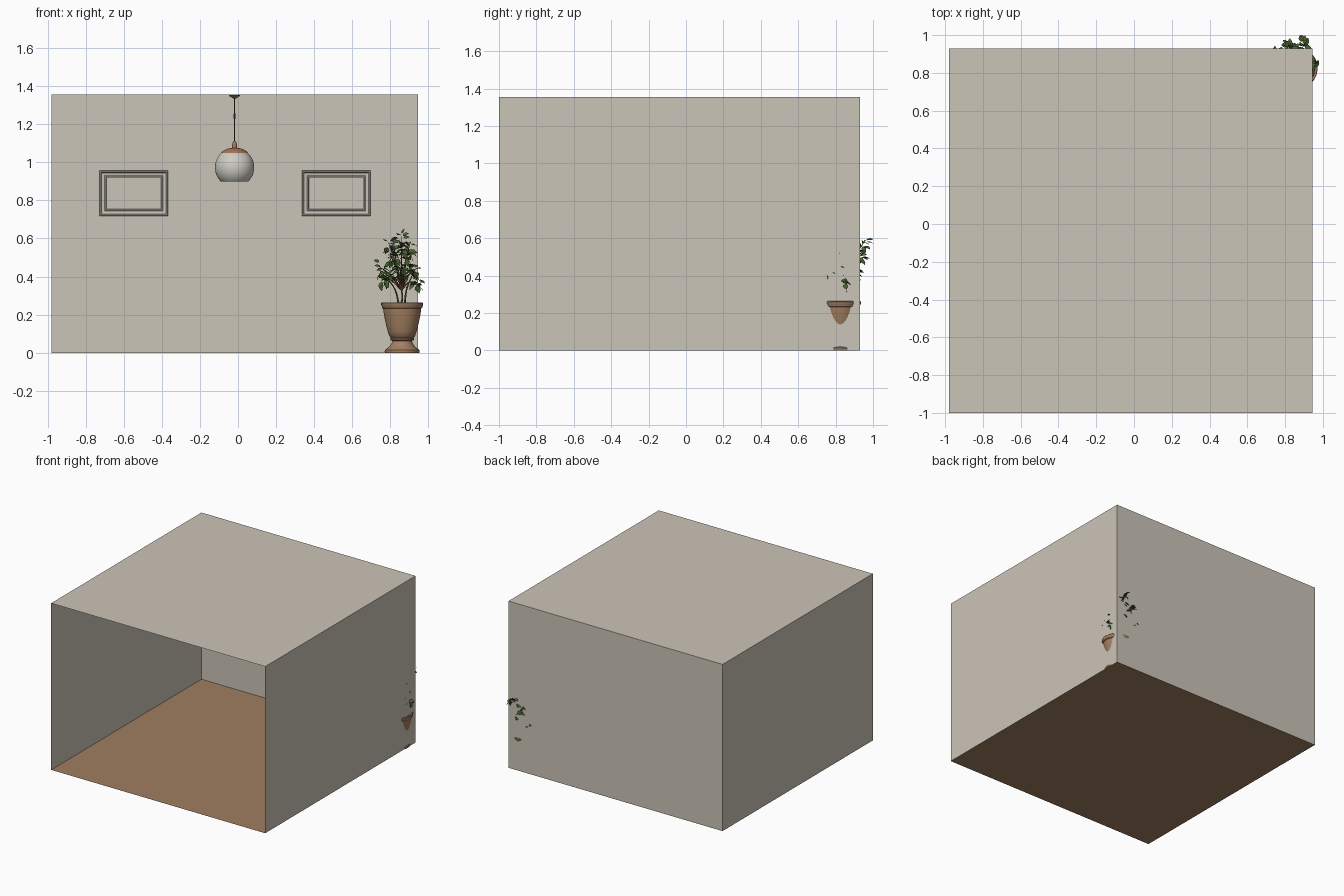
import bpy, bmesh, math, random
from mathutils import Vector, Matrix

if "Cube" in bpy.data.objects:
    bpy.data.objects.remove(bpy.data.objects["Cube"])

random.seed(7)


def mat(name, r, g, b):
    m = bpy.data.materials.new(name)
    m.diffuse_color = (r, g, b, 1)
    m.use_nodes = True
    m.node_tree.nodes["Principled BSDF"].inputs["Base Color"].default_value = m.diffuse_color
    return m


WALL = mat("warm beige wall", 0.60, 0.555, 0.475)
FLOOR = mat("wood brown floor", 0.35, 0.21, 0.115)
TRIM = mat("pale trim", 0.58, 0.545, 0.475)
CLAY = mat("terracotta", 0.37, 0.215, 0.12)
SOIL = mat("dark soil", 0.12, 0.07, 0.04)
LEAF = mat("leaf green", 0.065, 0.125, 0.03)
BARK = mat("bark brown", 0.16, 0.085, 0.045)
GLASS = mat("milk glass", 0.62, 0.60, 0.55)
COPPER = mat("lamp copper", 0.38, 0.19, 0.09)

X0, X1, Y0, Y1, H = -0.98, 0.945, -1.0, 0.93, 1.355


def mesh_object(name, verts, faces, material, smooth=None):
    me = bpy.data.meshes.new(name)
    me.from_pydata([tuple(v) for v in verts], [], faces)
    me.materials.append(material)
    ob = bpy.data.objects.new(name, me)
    bpy.context.collection.objects.link(ob)
    if smooth:
        bpy.ops.object.select_all(action='DESELECT')
        ob.select_set(True)
        bpy.context.view_layer.objects.active = ob
        bpy.ops.object.shade_smooth_by_angle(angle=math.radians(smooth))
    return ob


def lathe(name, centre, profile, material, n=40, cap_start=False, cap_end=False):
    """Turn a (radius, z) profile, listed bottom to top, round a vertical axis."""
    verts, faces = [], []
    for r, z in profile:
        for i in range(n):
            a = 2 * math.pi * i / n
            verts.append((centre[0] + r * math.cos(a), centre[1] + r * math.sin(a), z))
    for k in range(len(profile) - 1):
        for i in range(n):
            j = (i + 1) % n
            faces.append((k * n + i, k * n + j, k * n + n + j, k * n + n + i))
    if cap_start:
        faces.append(tuple(reversed(range(n))))
    if cap_end:
        faces.append(tuple(range(len(verts) - n, len(verts))))
    return mesh_object(name, verts, faces, material, 35)


def tube(name, paths, radius, material):
    """Round cords or stems along several point paths, thinning to the tip."""
    cu = bpy.data.curves.new(name, 'CURVE')
    cu.dimensions = '3D'
    cu.bevel_depth = radius
    cu.bevel_resolution = 1
    cu.resolution_u = 4
    for pts, taper in paths:
        sp = cu.splines.new('BEZIER')
        sp.bezier_points.add(len(pts) - 1)
        for k, (bp, p) in enumerate(zip(sp.bezier_points, pts)):
            bp.co = p
            bp.radius = 1 - taper * k / (len(pts) - 1)
            bp.handle_left_type = bp.handle_right_type = 'AUTO'
    cu.materials.append(material)
    ob = bpy.data.objects.new(name, cu)
    bpy.context.collection.objects.link(ob)


# Room shell, open at the front
box = [(x, y, z) for z in (0, H) for x, y in ((X0, Y0), (X1, Y0), (X1, Y1), (X0, Y1))]
for name, face, m in (("floor", (3, 2, 1, 0), FLOOR), ("ceiling", (4, 5, 6, 7), WALL),
                      ("right_wall", (1, 2, 6, 5), WALL), ("back_wall", (2, 3, 7, 6), WALL),
                      ("left_wall", (3, 0, 4, 7), WALL)):
    mesh_object(name, [box[i] for i in face], [(0, 1, 2, 3)], m)


# Two mitred wall frames, each lofted from inset rectangles (inset, depth)
RINGS = ((0, 0), (0, 0.014), (0.003, 0.018), (0.008, 0.018), (0.011, 0.012),
         (0.026, 0.010), (0.030, 0.014), (0.035, 0.014), (0.037, 0.003))


def wall_frame(name, cx, cz, w, h):
    verts, faces = [], []
    for ins, d in RINGS:
        for sx, sz in ((-1, -1), (1, -1), (1, 1), (-1, 1)):
            verts.append((cx + sx * (w / 2 - ins), Y1 - d, cz + sz * (h / 2 - ins)))
    for k in range(len(RINGS) - 1):
        for i in range(4):
            j = (i + 1) % 4
            faces.append((k * 4 + i, k * 4 + j, k * 4 + 4 + j, k * 4 + 4 + i))
    last = len(verts)
    mesh_object(name, verts, faces, TRIM)
    mesh_object(name + "_panel", verts[last - 4:], [(0, 1, 2, 3)], WALL)


wall_frame("left_frame", -0.547, 0.837, 0.36, 0.238)
wall_frame("right_frame", 0.515, 0.837, 0.36, 0.238)

# Pendant lamp: cut globe, cap, neck, cord and ceiling rose
LC, LZ, LR = (-0.018, -0.035), 0.973, 0.103


def arc(r, z0, z1, steps):
    a0, a1 = math.asin((z0 - LZ) / r), math.asin((z1 - LZ) / r)
    angles = [a0 + (a1 - a0) * i / steps for i in range(steps + 1)]
    return [(r * math.cos(a), LZ + r * math.sin(a)) for a in angles]


lathe("lamp_globe", LC, arc(LR, 0.899, 1.06, 18), GLASS)
lathe("lamp_cap", LC, arc(LR + 0.002, 1.050, 1.073, 6) +
      [(0.013, 1.075), (0.012, 1.098), (0.007, 1.108), (0.004, 1.112)], COPPER, cap_end=True)
lathe("lamp_rose", LC, [(0.004, 1.333), (0.012, 1.338), (0.026, 1.347), (0.031, H - 0.001)],
      COPPER, cap_start=True)
tube("lamp_cord", [([(*LC, 1.10), (*LC, 1.225), (*LC, 1.34)], 0)], 0.0028, BARK)
lathe("cord_grip", LC, [(0.003, 1.225), (0.005, 1.232), (0.005, 1.25), (0.003, 1.257)], BARK, 10)

# Urn-shaped planter
PC = (0.862, 0.825)
lathe("planter", PC, [
    (0.090, 0.0), (0.092, 0.006), (0.091, 0.014), (0.083, 0.020), (0.068, 0.032), (0.056, 0.048),
    (0.050, 0.062), (0.060, 0.066), (0.063, 0.074), (0.060, 0.081), (0.067, 0.087), (0.076, 0.112),
    (0.084, 0.143), (0.092, 0.180), (0.098, 0.215), (0.100, 0.232), (0.105, 0.236), (0.107, 0.245),
    (0.110, 0.250), (0.110, 0.260), (0.107, 0.263), (0.096, 0.262), (0.094, 0.240)],
    CLAY, 48, cap_start=True)
lathe("soil", PC, [(0.096, 0.252), (0.05, 0.258), (0.01, 0.262)], SOIL, 24, cap_end=True)

# Plant: branch tips spread round an upright crown
tips = [Vector(t) for t in (
    (0.94, 0.845, 0.37), (0.90, 0.955, 0.585), (0.82, 0.945, 0.52), (0.735, 0.83, 0.455),
    (0.775, 0.75, 0.40), (0.80, 0.78, 0.52), (0.86, 0.83, 0.61), (0.90, 0.80, 0.56),
    (0.93, 0.83, 0.44), (0.85, 0.74, 0.45), (0.79, 0.85, 0.58), (0.87, 0.89, 0.42),
    (0.91, 0.76, 0.42), (0.75, 0.89, 0.39), (0.84, 0.80, 0.40), (0.86, 0.77, 0.55))]
stems, leaf_v, leaf_f = [], [], []
fork = Vector((0.858, 0.825, 0.33))
stems.append(([Vector((0.855, 0.825, 0.25)), Vector((0.863, 0.82, 0.29)), fork], 0.3))
stems.append(([Vector((0.875, 0.835, 0.25)), Vector((0.885, 0.84, 0.33)), tips[8]], 0.6))
stems.append(([Vector((0.845, 0.815, 0.25)), Vector((0.825, 0.81, 0.33)), tips[4]], 0.6))
for t in tips:
    mid = fork.lerp(t, 0.5) + Vector((0, 0, 0.02))
    stems.append(([fork, mid, t], 0.75))
tube("plant_stems", stems, 0.0055, BARK)

# Folded leaf outline: (along, across, lift)
SIDE = ((0.12, 0.20), (0.38, 0.36), (0.70, 0.25))
SHAPE = ([(0, 0, 0)] + [(a, 0, 0.07 * math.sin(a * 3)) for a, _ in SIDE] + [(1, 0, -0.10)] +
         [(a, w, 0.10) for a, w in SIDE] + [(a, -w, 0.10) for a, w in SIDE])
LEAF_FACES = [f for s in (5, 8) for f in (
    (0, 1, s), (1, 2, s + 1, s), (2, 3, s + 2, s + 1), (3, 4, s + 2))]


def add_leaf(base, direction, length):
    d = direction.normalized()
    side = d.cross(Vector((0, 0, 1)))
    side = side.normalized() if side.length > 0.01 else Vector((1, 0, 0))
    side = Matrix.Rotation(random.uniform(-0.8, 0.8), 3, d) @ side
    up = side.cross(d)
    n = len(leaf_v)
    for a, w, l in SHAPE:
        p = base + (d * a + side * w + up * l) * length
        leaf_v.append((min(p.x, 0.98), min(p.y, 1.0), p.z))
    leaf_f.extend(tuple(n + i for i in f) for f in LEAF_FACES)


for t in tips:
    for i in range(12):
        off = Vector([random.gauss(0, 1) for _ in range(3)]).normalized()
        base = t + off * random.uniform(0.004, 0.024) - (t - fork) * random.uniform(0, 0.22)
        droop = Vector((off.x, off.y, off.z * 0.5 - 0.25))
        add_leaf(base, droop, random.uniform(0.030, 0.046))
# outermost leaves that reach past the walls and the top shoot
add_leaf(Vector((0.95, 0.845, 0.38)), Vector((1, 0.1, -0.5)), 0.042)
add_leaf(Vector((0.885, 0.965, 0.59)), Vector((0, 1, 0.05)), 0.045)
add_leaf(Vector((0.86, 0.83, 0.625)), Vector((0.3, 0, 0.5)), 0.03)
mesh_object("plant_leaves", leaf_v, leaf_f, LEAF)
